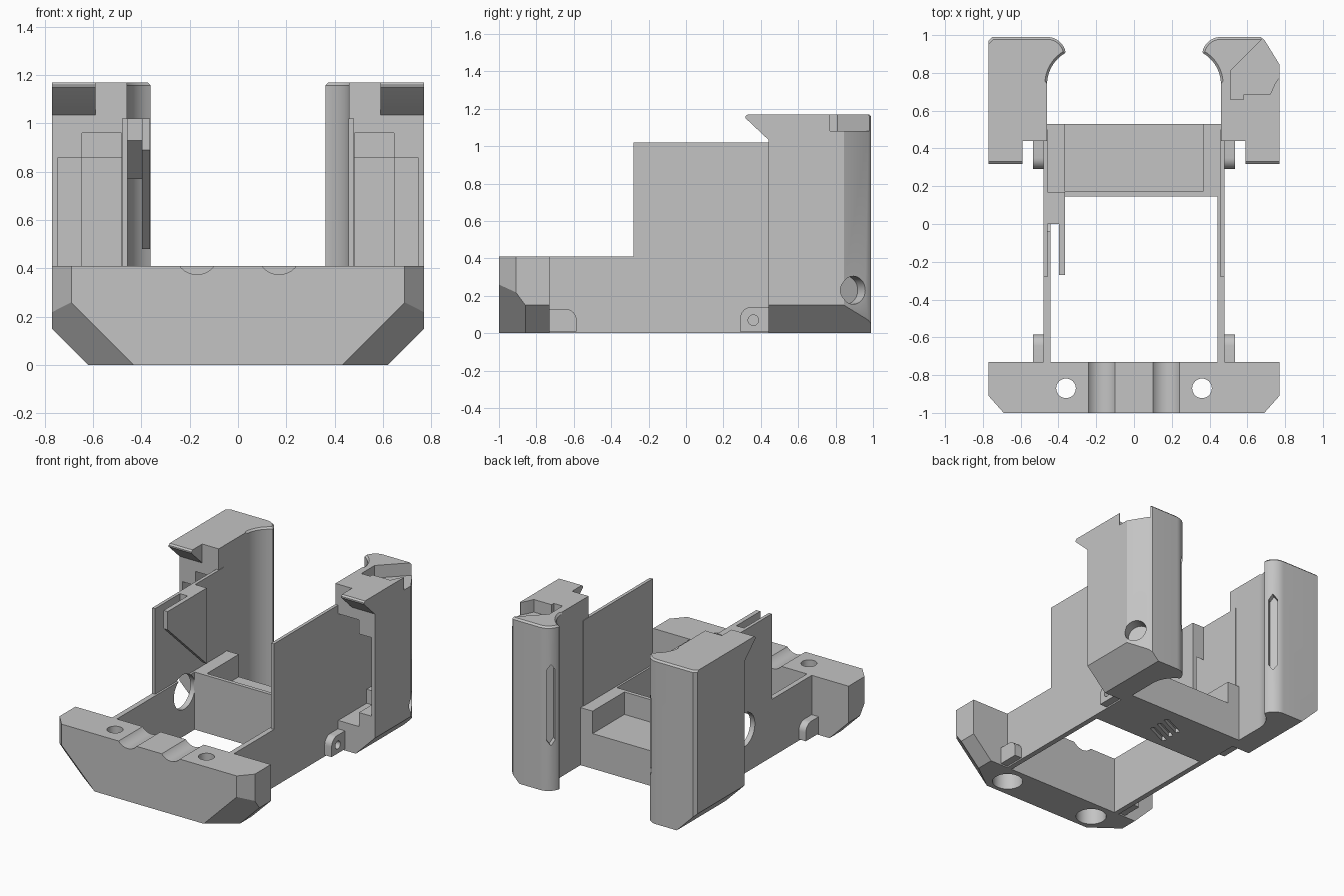
import bpy, bmesh
from math import cos, sin, radians
from mathutils import Vector, Matrix

if "Cube" in bpy.data.objects:
    bpy.data.objects.remove(bpy.data.objects["Cube"], do_unlink=True)

GREY = (0.55, 0.55, 0.55, 1)
mat = bpy.data.materials.new("plain grey")
mat.use_nodes = True
mat.diffuse_color = GREY
mat.node_tree.nodes["Principled BSDF"].inputs["Base Color"].default_value = GREY


def finish(name, bm):
    bmesh.ops.recalc_face_normals(bm, faces=bm.faces)
    mesh = bpy.data.meshes.new(name)
    bm.to_mesh(mesh)
    bm.free()
    mesh.materials.append(mat)
    ob = bpy.data.objects.new(name, mesh)
    bpy.context.collection.objects.link(ob)
    return ob


def prism(pts, axis, lo, hi):
    """Extrude a 2D outline along an axis: x uses (y, z), y uses (x, z), z uses (x, y)."""
    place = {"x": lambda a, b: (lo, a, b), "y": lambda a, b: (a, lo, b),
             "z": lambda a, b: (a, b, lo)}[axis]
    bm = bmesh.new()
    face = bm.faces.new([bm.verts.new(place(*p)) for p in pts])
    new = bmesh.ops.extrude_face_region(bm, geom=[face])["geom"]
    shift = Vector([(hi - lo) * (a == axis) for a in "xyz"])
    bmesh.ops.translate(bm, vec=shift, verts=[v for v in new if isinstance(v, bmesh.types.BMVert)])
    return bm


def box(x0, x1, y0, y1, z0, z1):
    return prism([(x0, y0), (x1, y0), (x1, y1), (x0, y1)], "z", z0, z1)


def arc(cx, cy, r, a0, a1, n):
    steps = [radians(a0 + (a1 - a0) * i / n) for i in range(n + 1)]
    return [(cx + r * cos(a), cy + r * sin(a)) for a in steps]


def rod(cx, cy, r, axis, lo, hi):
    return prism(arc(cx, cy, r, 0, 348.75, 31), axis, lo, hi)


def slice_off(bm, co, no):
    cut = bmesh.ops.bisect_plane(bm, geom=bm.verts[:] + bm.edges[:] + bm.faces[:],
                                 plane_co=co, plane_no=no, clear_outer=True)["geom_cut"]
    edges = [e for e in cut if isinstance(e, bmesh.types.BMEdge)]
    bmesh.ops.holes_fill(bm, edges=edges)


def flip(bm, side):
    bmesh.ops.scale(bm, vec=(side, 1, 1), verts=bm.verts)
    return bm


def carve(ob, cutters):
    for bm in cutters:
        tool = finish("cutter", bm)
        tool.hide_render = True
        mod = ob.modifiers.new("cut", "BOOLEAN")
        mod.operation, mod.solver, mod.object = "DIFFERENCE", "EXACT", tool
        bpy.context.view_layer.objects.active = ob
        bpy.ops.object.modifier_apply(modifier=mod.name)
        bpy.data.objects.remove(tool, do_unlink=True)


# Front bar with bevelled corners, cable grooves and counterbored screw holes
bm = box(-0.77, 0.77, -1, -0.73, 0, 0.41)
for s in (1, -1):
    slice_off(bm, (s * 0.62, 0, 0), (s, 0, -1))
    slice_off(bm, (s * 0.69, -1, 0), (s * 0.09, -0.08, 0))
    slice_off(bm, (s * 0.43, -1, 0), (s, -1.345, -1))
bar = finish("front_bar", bm)
for s in (1, -1):
    carve(bar, [rod(s * 0.17, 0.465, 0.09, "y", -1.1, -0.6),
                rod(s * 0.36, -0.87, 0.052, "z", -0.1, 0.6),
                rod(s * 0.36, -0.87, 0.1, "z", -0.1, 0.15)])


# Side walls: low rail at the front, tall panel at the rear
for s, side in ((1, "left"), (-1, "right")):
    finish(side + "_rail", flip(box(0.443, 0.48, -0.74, 0.53, 0, 0.41), s))
    panel = finish(side + "_panel", flip(box(0.457, 0.48, -0.28, 0.5, 0.4, 1.02), s))
    if s < 0:
        for part in (panel, bpy.data.objects["right_rail"]):
            carve(part, [rod(0.03, 0.31, 0.12, "x", -0.6, -0.4)])

    # Hinge lugs with rounded upper corner
    rear = [(0.29, 0.01), (0.46, 0.01), (0.46, 0.14)] + arc(0.35, 0.08, 0.06, 90, 180, 8)
    lug = finish(side + "_rear_lug", flip(prism(rear, "x", 0.47, 0.535), s))
    carve(lug, [rod(0.36, 0.07, 0.028, "x", s * 0.481, s * 0.6)])
    front = [(-0.74, 0.01), (-0.585, 0.01)] + arc(-0.645, 0.07, 0.06, 0, 90, 8) + [(-0.74, 0.13)]
    finish(side + "_front_lug", flip(prism(front, "x", 0.47, 0.535), s))


# Rear grip posts
def post(s, side):
    corner = [(0.77, 0.845), (0.69, 0.975), (0.67, 0.99)] if s > 0 else [(0.77, 0.97), (0.75, 0.99)]
    outline = ([(0.46, 0.44), (0.77, 0.44)] + corner + arc(0.46, 0.89, 0.1, 90, 168, 10)
               + arc(0.27, 0.74, 0.19, 60, 0, 12))
    bm = prism(outline, "z", 0, 1.17)
    top = [e for e in bm.edges if all(v.co.z > 1.1 and v.co.y > 0.5 for v in e.verts)]
    bmesh.ops.bevel(bm, geom=top, offset=0.012, segments=1, affect="EDGES")
    slice_off(bm, (0.62, 0, 0), (1, 0, -1))
    ob = finish(side + "_post", flip(bm, s))

    # Rounded pocket that opens forward
    pocket = box(0.482, 0.745, 0.3, 0.86, 0.2, 0.96)
    soft = [e for e in pocket.edges if any(v.co.x > 0.6 for v in e.verts)
            and any(v.co.y > 0.6 for v in e.verts)]
    bmesh.ops.bevel(pocket, geom=soft, offset=0.1, segments=8, affect="EDGES")

    # Upright slot in the rounded rear edge
    slot = prism([(-0.028, 0.36), (0, 0.32), (0.028, 0.36), (0.028, 0.86), (0, 0.9), (-0.028, 0.86)],
                 "y", -0.04, 0.06)
    bmesh.ops.rotate(slot, cent=(0, 0, 0), matrix=Matrix.Rotation(radians(50), 3, "Z"), verts=slot.verts)
    bmesh.ops.translate(slot, vec=(0.393, 0.96, 0), verts=slot.verts)
    carve(ob, [flip(pocket, s), flip(slot, s)])
    return ob


left_post = post(1, "left")
post(-1, "right")

# Latch recess in the left post top, and a round hole in its angled corner
recess = [(0.51, 0.66), (0.58, 0.66), (0.58, 0.685), (0.72, 0.685), (0.745, 0.74), (0.765, 0.77),
          (0.9, 0.77), (0.9, 1.1), (0.8, 1.1), (0.51, 0.81)]
hole = rod(0, 0, 0.075, "x", -0.08, 0.15)
bmesh.ops.rotate(hole, cent=(0, 0, 0), matrix=Matrix.Rotation(radians(31), 3, "Z"), verts=hole.verts)
bmesh.ops.translate(hole, vec=(0.74, 0.895, 0.23), verts=hole.verts)
carve(left_post, [prism(recess, "z", 1.08, 1.3), hole])

# Overhanging hooks at the top of the posts
hook = [(0.46, 1.02), (0.44, 1.035), (0.318, 1.15), (0.318, 1.16), (0.33, 1.17), (0.46, 1.17)]
for s, side in ((1, "left"), (-1, "right")):
    finish(side + "_hook", flip(prism(hook, "x", 0.59, 0.77), s))

# Rear tray, open at the back, with vents underneath
tray = finish("rear_tray", box(-0.45, 0.45, 0.145, 0.53, 0, 0.41))
carve(tray, [box(-0.365, 0.365, 0.172, 0.7, 0.25, 0.6)])
for i in (-1, 0, 1):
    vent = box(-0.09, 0.09, -0.016, 0.016, -0.1, 0.03)
    bmesh.ops.rotate(vent, cent=(0, 0, 0), matrix=Matrix.Rotation(radians(25), 3, "Z"), verts=vent.verts)
    bmesh.ops.translate(vent, vec=(0, 0.32 + 0.07 * i, 0), verts=vent.verts)
    carve(tray, [vent])

# Channel on the inside of the right panel
flap = [(-0.27, 1.02), (-0.27, 0.89), (0.17, 0.48), (0.17, 1.02)]
finish("channel_flap", prism(flap, "x", -0.397, -0.365))
web = [(0, 1.02), (0, 0.93), (0.17, 0.77), (0.17, 1.02)]
finish("channel_web", prism(web, "x", -0.46, -0.39))

# Smooth the curved surfaces and keep hard edges sharp
for ob in bpy.context.scene.objects:
    ob.select_set(ob.type == "MESH" and mat.name in ob.data.materials)
bpy.ops.object.shade_smooth_by_angle(angle=radians(25))
